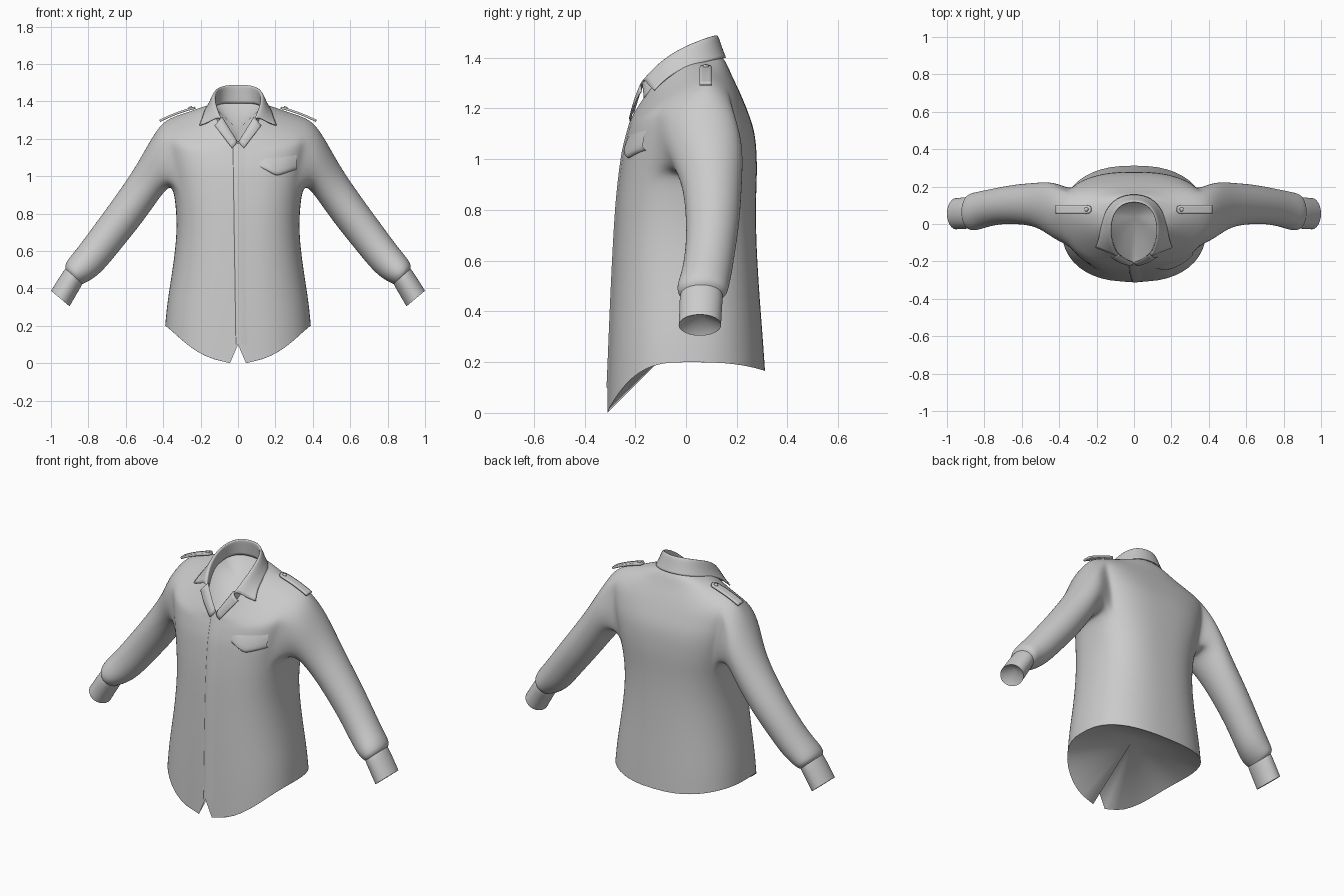
import bpy, bmesh, math
from mathutils import Vector, Matrix
from mathutils.bvhtree import BVHTree

if "Cube" in bpy.data.objects:
    bpy.data.objects.remove(bpy.data.objects["Cube"])


def finish(bm, name, mirror=False, sub=2, thick=0.0):
    bmesh.ops.recalc_face_normals(bm, faces=bm.faces[:])
    for f in bm.faces:
        f.smooth = True
    me = bpy.data.meshes.new(name)
    bm.to_mesh(me)
    bm.free()
    ob = bpy.data.objects.new(name, me)
    bpy.context.collection.objects.link(ob)
    if mirror:
        m = ob.modifiers.new("mirror", 'MIRROR')
        m.merge_threshold = 0.0005
    if sub:
        s = ob.modifiers.new("smooth", 'SUBSURF')
        s.levels = s.render_levels = sub
        s.boundary_smooth = 'PRESERVE_CORNERS'
    if thick:
        t = ob.modifiers.new("cloth", 'SOLIDIFY')
        t.thickness = thick
        t.offset = 0
    return ob


def grid(bm, rows, closed=False, skip=lambda i, j: False):
    vs = [[bm.verts.new(p) for p in r] for r in rows]
    n = len(rows[0])
    for j in range(len(rows) - 1):
        for i in range(n if closed else n - 1):
            if not skip(i, j):
                k = (i + 1) % n
                bm.faces.new((vs[j][i], vs[j][k], vs[j + 1][k], vs[j + 1][i]))
    return vs


def fan(name, pts, apex, closed=False):
    # inner lining that runs from an opening's edge to one point inside
    bm = bmesh.new()
    v = [bm.verts.new(p) for p in pts]
    a = bm.verts.new(apex)
    for i in range(len(v) if closed else len(v) - 1):
        bm.faces.new((v[i], v[(i + 1) % len(v)], a))
    return finish(bm, name, mirror=True, sub=0)


def lerp(a, b, t):
    return a + (b - a) * t


def ring(tx, tz, bx, bz, y0, y1, n=24):
    # oval across the arm, starting at its top edge and turning to the back
    c = Vector(((tx + bx) / 2, (y0 + y1) / 2, (tz + bz) / 2))
    up = Vector(((tx - bx) / 2, 0, (tz - bz) / 2))
    side = Vector((0, (y1 - y0) / 2, 0))
    return [c + up * math.cos(math.tau * k / n) + side * math.sin(math.tau * k / n) for k in range(n)]


# Body rows: half width, side y, front y, back y, side z, front z, back z, power, squareness
BODY = [
    (.390, .00, -.310, .312, .20, .005, .165, 3, .83),
    (.380, .00, -.304, .303, .32, .21, .30, 3, .83),
    (.350, .00, -.294, .287, .50, .46, .50, 2, .83),
    (.325, .00, -.282, .276, .70, .70, .70, 1, .80),
    (.333, .01, -.272, .276, .85, .85, .85, 1, .77),
    (.350, .03, -.260, .281, .95, .95, .95, 1, .75),
    (.370, .05, -.250, .278, 1.05, 1.03, 1.05, 1, .74),
    (.385, .06, -.237, .268, 1.14, 1.08, 1.12, 1, .74),
    (.397, .07, -.229, .247, 1.225, 1.11, 1.18, 1, .75),
    (.400, .08, -.222, .227, 1.298, 1.13, 1.23, 1.2, .77),
    (.330, .08, -.218, .205, 1.326, 1.145, 1.28, 1.4, .80),
    (.250, .065, -.215, .180, 1.350, 1.158, 1.33, 1.6, .83),
    (.190, .05, -.212, .160, 1.370, 1.168, 1.38, 1.8, .83),
    (.140, .03, -.208, .140, 1.385, 1.175, 1.405, 2, .83),
]
ANGLES = [-90, -86] + [-75 + 7.5 * k for k in range(23)]


def body_row(hw, ys, yf, yb, zs, zf, zb, p, e):
    out = []
    for a in ANGLES:
        t = math.radians(a)
        x = 0 if abs(a) == 90 else hw * math.cos(t) ** e
        s = abs(math.sin(t)) ** e
        if a < 0 and hw < .2:               # draw the neckline into a V
            x *= 1 - s ** 6 * (.7 if hw < .15 else .35)
        out.append(Vector((x, lerp(ys, yf if a < 0 else yb, s), lerp(zs, zf if a < 0 else zb, s ** p))))
    return out


# Torso and sleeves in one skin, with the sleeve grown from the armhole
rows = [body_row(*r) for r in BODY]
rows[0][0].z = .10                          # split at the front hem
rows[0][1].z = .0
bm = bmesh.new()
crease = bm.verts.layers.float.new("crease_vert")
C, W, LO, HI = 12, 4, 5, 9
vs = grid(bm, rows, skip=lambda i, j: C - W <= i < C + W and LO <= j < HI)
vs[0][0][crease] = vs[0][1][crease] = 1.0
path = [(i, HI) for i in range(0, W + 1)] + [(W, j) for j in range(HI - 1, LO - 1, -1)]
path += [(i, LO) for i in range(W - 1, -W - 1, -1)] + [(-W, j) for j in range(LO + 1, HI + 1)]
path += [(i, HI) for i in range(-W + 1, 0)]
prev = [vs[j][C + i] for i, j in path]
SLEEVE = [
    (.452, 1.222, .385, .930, -.085, .222),
    (.520, 1.10, .440, .855, -.038, .225),
    (.580, 1.00, .500, .770, -.010, .220),
    (.690, .845, .570, .680, .000, .213),
    (.775, .730, .640, .595, .000, .198),
    (.855, .620, .725, .490, -.015, .182),
    (.905, .562, .785, .445, -.036, .170),
    (.927, .525, .822, .428, -.034, .164),
    (.922, .500, .835, .422, -.018, .140),
]
for r in SLEEVE:
    cur = [bm.verts.new(p) for p in ring(*r)]
    for k in range(24):
        q = (k + 1) % 24
        bm.faces.new((prev[k], prev[q], cur[q], cur[k]))
    prev = cur
for v in [v for v in bm.verts if not v.link_faces]:
    bm.verts.remove(v)
body = finish(bm, "shirt_body_and_sleeves", mirror=True)

# Cuffs
CUFF = [
    (.917, .512, .828, .432, -.020, .143),
    (.930, .498, .836, .414, -.026, .146),
    (.965, .445, .868, .360, -.027, .142),
    (1.00, .388, .900, .304, -.029, .139)]
bm = bmesh.new()
grid(bm, [ring(*r) for r in CUFF], closed=True)
finish(bm, "cuffs", mirror=True)

# Linings that close the hem, neck and cuffs from inside
fan("hem_lining", rows[0], (0, 0, .31))
fan("neck_lining", rows[-1], (0, .04, 1.25))
fan("cuff_lining", ring(*CUFF[-1]), (.925, .055, .385), closed=True)

# Collar: stand, fold line and turned-down fall
stand = [(0, .132, 1.39), (.08, .115, 1.39), (.125, .05, 1.38), (.13, -.03, 1.35), (.115, -.11, 1.30), (.085, -.165, 1.24)]
fold = [(0, .122, 1.492), (.07, .105, 1.49), (.113, .05, 1.47), (.127, -.03, 1.435), (.118, -.11, 1.38), (.088, -.172, 1.31)]
fall = [(0, .162, 1.40), (.095, .140, 1.398), (.153, .07, 1.382), (.175, -.01, 1.36), (.185, -.08, 1.32), (.205, -.125, 1.272)]
stand, fold, fall = [[Vector(p) for p in r] for r in (stand, fold, fall)]
outer = [lerp(a, b, .25) + Vector((0, 0, .012)) for a, b in zip(fold, fall)]
mid = [lerp(a, b, .6) for a, b in zip(fold, fall)]
bm = bmesh.new()
grid(bm, [stand, [lerp(a, b, .6) for a, b in zip(stand, fold)], fold, outer, mid, fall])
finish(bm, "collar", mirror=True, thick=.007)

# Folded edges running from the collar down to the bottom of the V
bm = bmesh.new()
grid(bm, [[(.085, -.160, 1.315), (.100, -.182, 1.300), (.125, -.175, 1.270)],
          [(.048, -.185, 1.255), (.060, -.206, 1.240), (.085, -.205, 1.220)],
          [(.004, -.205, 1.185), (.010, -.224, 1.170), (.032, -.220, 1.150)]])
finish(bm, "neck_opening_edges", mirror=True, thick=.005)

# Shoulder tabs with a rounded inner end, and their buttons
bm = bmesh.new()
tab = []
for x, h in [(.228, .008), (.234, .018), (.246, .024), (.29, .024), (.35, .024), (.395, .024), (.418, .024)]:
    d = x - .228
    tab.append([(x, .078 + h * s, 1.366 - .21 * d - .85 * d * d) for s in (-1, 0, 1)])
grid(bm, tab)
finish(bm, "shoulder_tabs", mirror=True, sub=1, thick=.012)
bm = bmesh.new()
bmesh.ops.create_cone(bm, cap_ends=True, segments=16, radius1=.012, radius2=.010, depth=.01,
                      matrix=Matrix.Translation((.255, .078, 1.367)) @ Matrix.Rotation(.25, 4, 'Y'))
finish(bm, "tab_buttons", mirror=True, sub=0)

# Details laid onto the front of the body
bpy.context.view_layer.update()
tree = BVHTree.FromObject(body, bpy.context.evaluated_depsgraph_get())


def on_front(x, z, off):
    hit = tree.ray_cast(Vector((x, -1, z)), Vector((0, 1, 0)))[0]
    return Vector((x, (hit.y if hit and hit.y < -.1 else -.2) - off, z))


# Button placket: one raised overlapping edge that fades into the front
bm = bmesh.new()
strip = []
for k in range(25):
    z = lerp(.10, 1.165, k / 24)
    x0 = -.012 - .016 * (k / 24)
    strip.append([on_front(lerp(x0, .07, u), z, o) for u, o in ((0, -.002), (.02, .007), (.4, .004), (1, -.003))])
grid(bm, strip)
finish(bm, "front_placket", sub=1)

# Pointed chest pocket flap, fading into the cloth along its upper edge
bm = bmesh.new()
flap = []
for k in range(9):
    u = k / 8
    x = lerp(.10, .312, u)
    top = lerp(1.10, 1.128, u)
    low = lerp(1.06, 1.0, u * 2) if u < .5 else lerp(1.0, 1.035, u * 2 - 1)
    g = min(1, u * 3)
    flap.append([on_front(x, lerp(top, low, v), lerp(-.003, o, g))
                 for v, o in ((0, -.004), (.3, .006), (.7, .013), (.96, .015), (1, -.002))])
grid(bm, flap)
finish(bm, "pocket_flap", sub=1)
